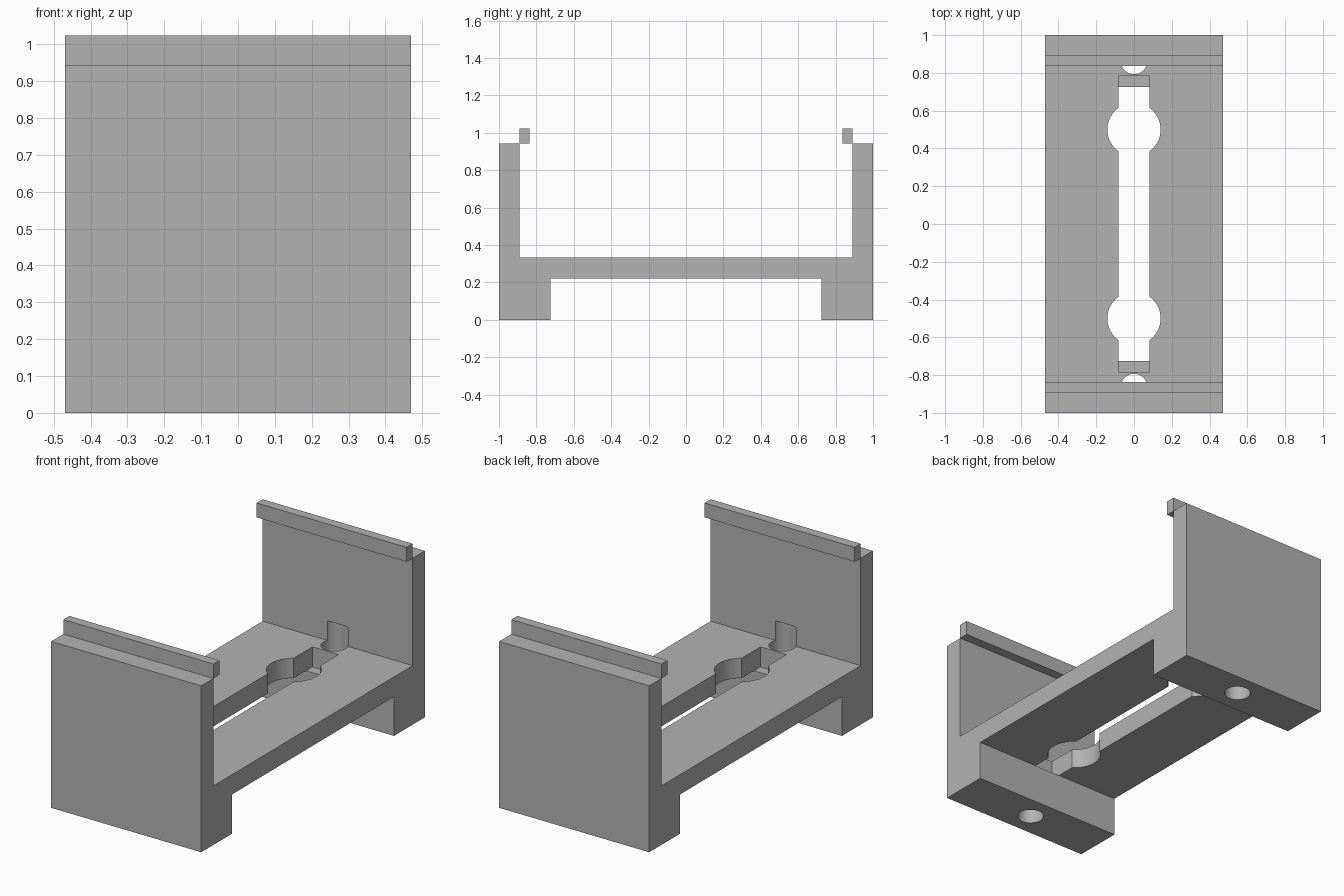
import bpy, bmesh
from math import asin, cos, sin, pi, radians
from mathutils import Vector

cube = bpy.data.objects.get("Cube")
if cube:
    bpy.data.objects.remove(cube)

HALF_X = 0.47
WALL_IN, LEG_IN, LIP_IN = 0.891, 0.724, 0.837
PLATE_LOW, PLATE_TOP, WALL_TOP, LIP_TOP = 0.222, 0.334, 0.942, 1.024

grey = bpy.data.materials.new("plain grey")
grey.use_nodes = True
grey.diffuse_color = (0.45, 0.45, 0.45, 1)
grey.node_tree.nodes["Principled BSDF"].inputs["Base Color"].default_value = grey.diffuse_color


def prism(name, points, direction):
    """Extrude a closed outline of 3D points along a direction."""
    bm = bmesh.new()
    face = bm.faces.new([bm.verts.new(p) for p in points])
    moved = bmesh.ops.extrude_face_region(bm, geom=[face])["geom"]
    bmesh.ops.translate(bm, vec=Vector(direction),
                        verts=[v for v in moved if isinstance(v, bmesh.types.BMVert)])
    bmesh.ops.recalc_face_normals(bm, faces=bm.faces)
    mesh = bpy.data.meshes.new(name)
    bm.to_mesh(mesh)
    bm.free()
    mesh.materials.append(grey)
    obj = bpy.data.objects.new(name, mesh)
    bpy.context.collection.objects.link(obj)
    return obj


def side_profile(name, outline):
    return prism(name, [(-HALF_X, y, z) for y, z in outline], (2 * HALF_X, 0, 0))


def arc(cx, cy, r, start, end, steps):
    return [(cx + r * cos(start + (end - start) * i / steps),
             cy + r * sin(start + (end - start) * i / steps)) for i in range(steps + 1)]


# Bracket body: legs, floor plate and upright walls in one side profile
half = [(LEG_IN, PLATE_LOW), (LEG_IN, 0), (1, 0), (1, WALL_TOP),
        (WALL_IN, WALL_TOP), (WALL_IN, PLATE_TOP)]
body = side_profile("bracket_body", half + [(-y, z) for y, z in reversed(half)])

# Lips along the inner top edges of the walls
for name, s in (("front_lip", -1), ("back_lip", 1)):
    side_profile(name, [(s * LIP_IN, WALL_TOP), (s * WALL_IN, WALL_TOP),
                        (s * WALL_IN, LIP_TOP), (s * LIP_IN, LIP_TOP)])

# Keyhole slot: a long slot with two round openings
slot_x, slot_y, hole_y, hole_r = 0.082, 0.783, 0.5, 0.141
a = pi / 2 - asin(slot_x / hole_r)
right = [(slot_x, -slot_y)]
for y in (-hole_y, hole_y):
    right += arc(0, y, hole_r, -a, a, 16)
right.append((slot_x, slot_y))
outline = right + [(-x, -y) for x, y in right]
cutters = [prism("slot_cutter", [(x, y, PLATE_LOW - 0.001) for x, y in outline], (0, 0, 0.3))]

# Screw holes up through the legs, ending a little way up the walls
for s in (-1, 1):
    ring = arc(0, s * 0.863, 0.07, 0, 2 * pi, 40)[:-1]
    cutters.append(prism("screw_cutter", [(x, y, -0.1) for x, y in ring], (0, 0, 0.545)))

bpy.ops.object.select_all(action="DESELECT")
body.select_set(True)
bpy.context.view_layer.objects.active = body
for cutter in cutters:
    cutter.hide_render = True
    mod = body.modifiers.new("cut", "BOOLEAN")
    mod.operation = "DIFFERENCE"
    mod.solver = "EXACT"
    mod.object = cutter
    bpy.ops.object.modifier_apply(modifier=mod.name)
    bpy.data.objects.remove(cutter)

bpy.ops.object.shade_smooth_by_angle(angle=radians(30))
